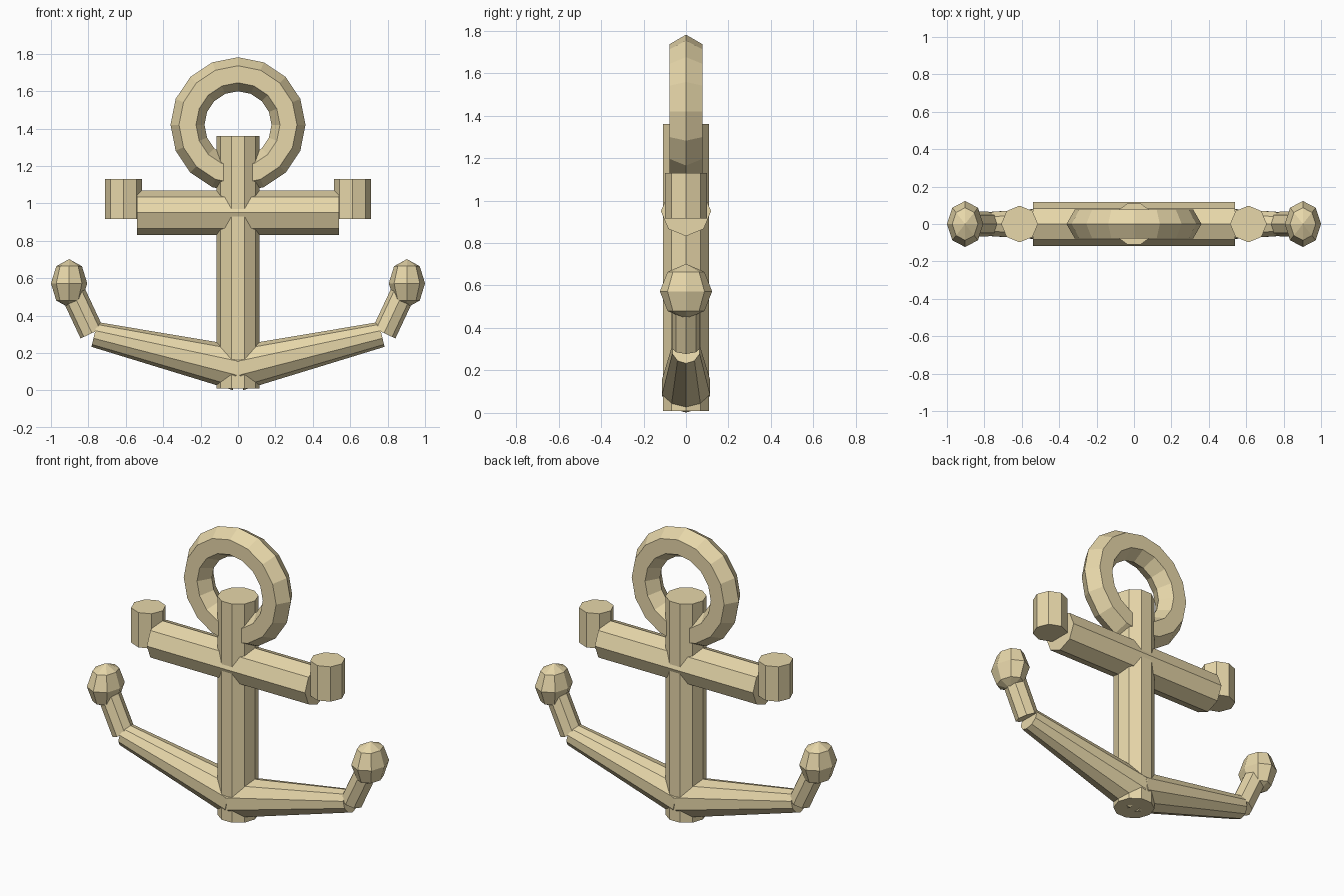
import bpy, bmesh, math
from mathutils import Matrix, Vector

if "Cube" in bpy.data.objects:
    bpy.data.objects.remove(bpy.data.objects["Cube"])

brass = bpy.data.materials.new("brass")
brass.diffuse_color = (0.80, 0.68, 0.40, 1)
brass.use_nodes = True
brass.node_tree.nodes["Principled BSDF"].inputs["Base Color"].default_value = brass.diffuse_color


def finish(name, bm):
    bmesh.ops.recalc_face_normals(bm, faces=bm.faces)
    mesh = bpy.data.meshes.new(name)
    bm.to_mesh(mesh)
    bm.free()
    mesh.materials.append(brass)
    obj = bpy.data.objects.new(name, mesh)
    bpy.context.collection.objects.link(obj)
    return obj


def rod(name, start, end, r0, r1, sides):
    """Capped rod in the XZ plane, with a vertex pointing sideways in that plane."""
    a, b = Vector(start), Vector(end)
    d = (b - a).normalized()
    y = Vector((0, 1, 0))
    frame = Matrix((y, d.cross(y), d)).transposed().to_4x4()
    bm = bmesh.new()
    bmesh.ops.create_cone(bm, cap_ends=True, segments=sides, radius1=r0, radius2=r1,
                          depth=(b - a).length,
                          matrix=Matrix.Translation((a + b) / 2) @ frame)
    return finish(name, bm)


def ellipsoid(name, centre, size, segments, rings):
    bm = bmesh.new()
    bmesh.ops.create_uvsphere(bm, u_segments=segments, v_segments=rings, radius=1,
                              matrix=Matrix.Translation(centre) @ Matrix.Diagonal((*size, 1)))
    return finish(name, bm)


def upright_ring(name, z, major, minor, n_major, n_minor):
    bm = bmesh.new()
    loops = []
    for i in range(n_major):
        a = math.tau * i / n_major
        loop = []
        for j in range(n_minor):
            b = math.tau * j / n_minor
            r = major + minor * math.cos(b)
            loop.append(bm.verts.new((r * math.cos(a), minor * math.sin(b), z + r * math.sin(a))))
        loops.append(loop)
    for i in range(n_major):
        p, q = loops[i], loops[(i + 1) % n_major]
        for j in range(n_minor):
            k = (j + 1) % n_minor
            bm.faces.new((p[j], p[k], q[k], q[j]))
    return finish(name, bm)


# Central shank, crossbar and top ring
rod("shank", (0, 0, 0.01), (0, 0, 1.36), 0.115, 0.115, 10)
rod("crossbar", (-0.54, 0, 0.95), (0.54, 0, 0.95), 0.118, 0.118, 8)
upright_ring("top_ring", 1.42, 0.27, 0.091, 16, 6)

# Mirrored parts: crossbar knobs, tapered arms, fluke stems and tips
for side, s in (("left", -1), ("right", 1)):
    rod(f"crossbar_knob_{side}", (s * 0.612, 0, 0.915), (s * 0.612, 0, 1.13), 0.098, 0.098, 8)
    rod(f"arm_{side}", (0, 0, 0.118), (s * 0.768, 0, 0.299), 0.12, 0.068, 10)
    rod(f"fluke_stem_{side}", (s * 0.781, 0, 0.306), (s * 0.90, 0, 0.56), 0.067, 0.067, 8)
    ellipsoid(f"fluke_tip_{side}", (s * 0.903, 0, 0.572), (0.097, 0.123, 0.13), 8, 4)
